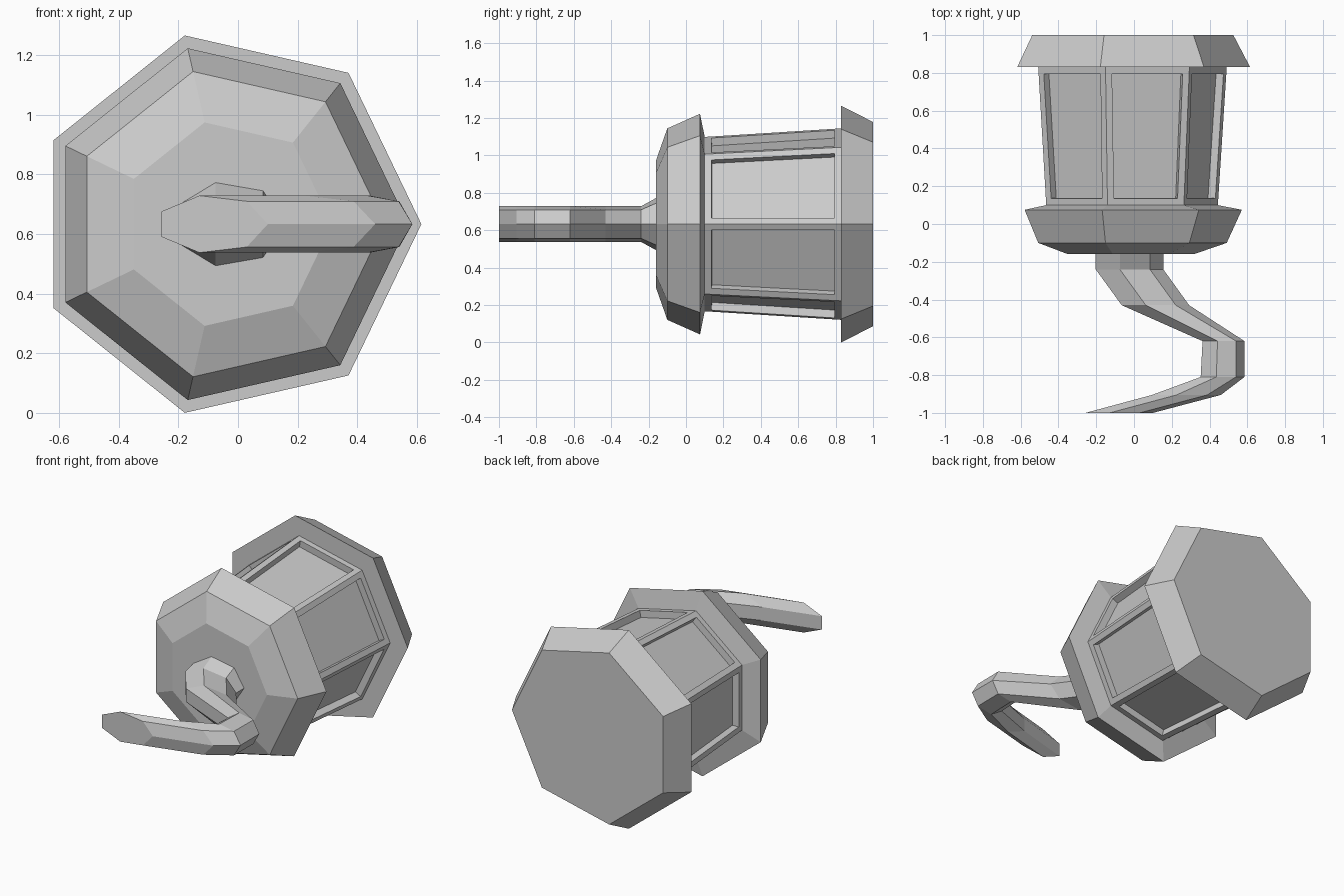
import bpy, bmesh
from math import sin, cos, pi

if "Cube" in bpy.data.objects:
    bpy.data.objects.remove(bpy.data.objects["Cube"])

SIDES = 7
CX, CZ = -0.034, 0.633          # axis of the lantern, running along y


def loft(name, rings, cap_first=False, cap_last=False, panels=False):
    """Loft heptagons (y, centre x, x radius, z radius), ordered from high y to low y."""
    bm = bmesh.new()
    loops = []
    for y, cx, rx, rz in rings:
        loops.append([bm.verts.new((cx + rx * cos(2 * pi * i / SIDES), y,
                                    CZ + rz * sin(2 * pi * i / SIDES)))
                      for i in range(SIDES)])
    for a, b in zip(loops, loops[1:]):
        for i in range(SIDES):
            j = (i + 1) % SIDES
            bm.faces.new((a[i], a[j], b[j], b[i]))
    if cap_first:
        bm.faces.new(loops[0][::-1])
    if cap_last:
        bm.faces.new(loops[-1])
    bm.normal_update()
    if panels:
        # frame on each side, then a sunken window pane
        sides = list(bm.faces)
        bmesh.ops.inset_individual(bm, faces=sides, thickness=0.05)
        bm.normal_update()
        bmesh.ops.inset_individual(bm, faces=sides, thickness=0.0005, depth=-0.043)
    mesh = bpy.data.meshes.new(name)
    bm.to_mesh(mesh)
    bm.free()
    obj = bpy.data.objects.new(name, mesh)
    bpy.context.collection.objects.link(obj)
    return obj


def lathe(profile):
    return [(y, CX, r, r) for y, r in profile]


# Flared end plate
loft("end_flange", lathe([(1.0, 0.56), (0.83, 0.649), (0.83, 0.525)]), cap_first=True)

# Tapered body with seven recessed panels
loft("panelled_body", lathe([(0.83, 0.525), (0.1, 0.478)]), panels=True)

# Chamfered cap
loft("cap", lathe([(0.1, 0.478), (0.075, 0.605), (-0.1, 0.525), (-0.16, 0.35)]),
     cap_last=True)

# Curved hook: y, left x, right x, z radius
path = [(-0.16, -0.203, 0.155, 0.143),
        (-0.24, -0.203, 0.155, 0.098),
        (-0.43, -0.065, 0.292, 0.098),
        (-0.62, 0.363, 0.585, 0.098),
        (-0.81, 0.353, 0.585, 0.098),
        (-0.905, 0.095, 0.46, 0.098),
        (-1.0, -0.257, 0.10, 0.098)]
hook = []
for y, left, right, rz in path:
    rx = (right - left) / (1 + cos(pi / SIDES))
    hook.append((y, right - rx, rx, rz))
loft("hook", hook, cap_last=True)
